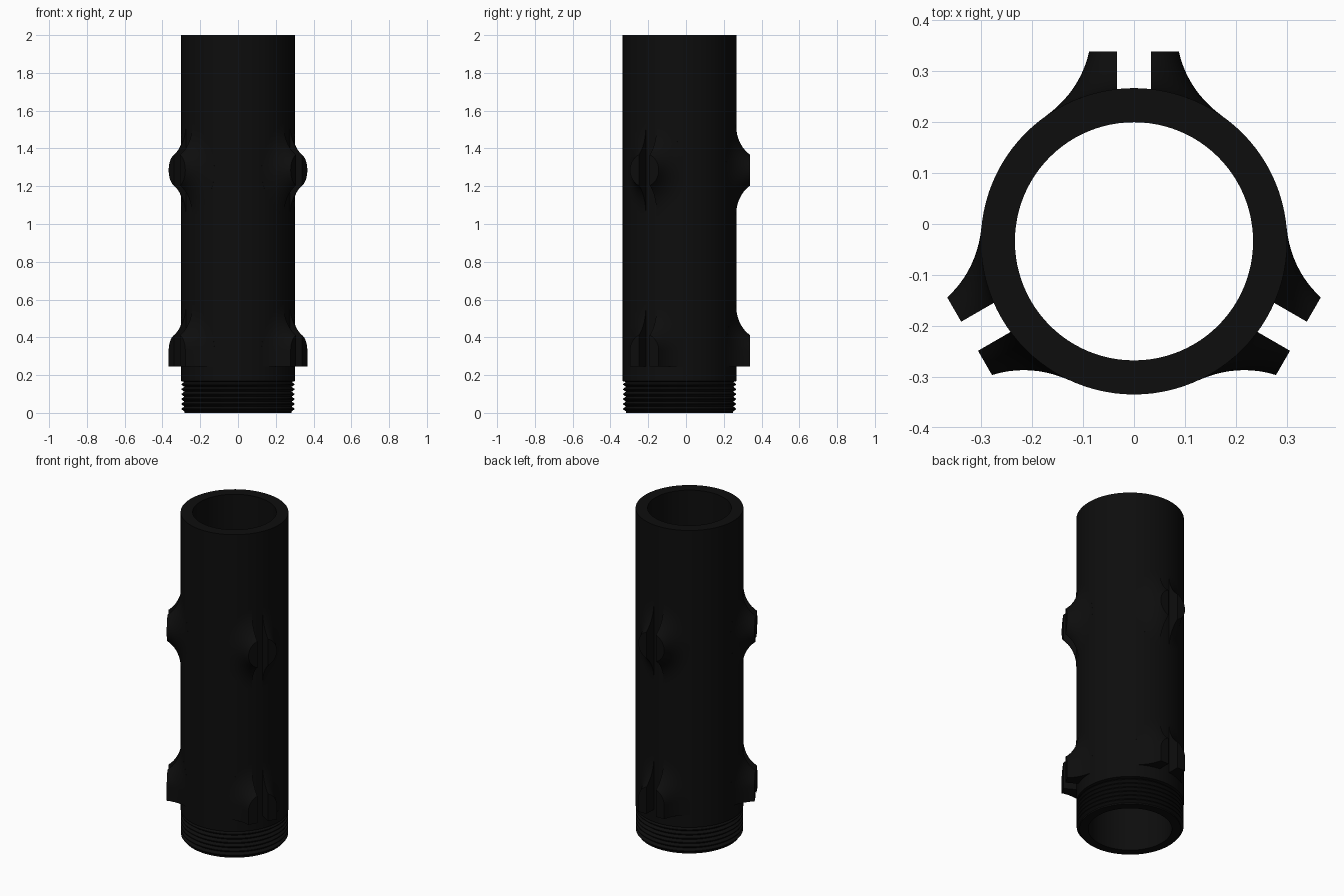
import bpy, bmesh, math
from mathutils import Matrix, Vector

if "Cube" in bpy.data.objects:
    bpy.data.objects.remove(bpy.data.objects["Cube"])

CY = -0.034                    # tube axis offset in y
R_OUT, R_IN = 0.301, 0.234
BOSS_R, BOSS_TOP, SLOT = 0.088, 0.373, 0.033

black = bpy.data.materials.new("matte black")
black.diffuse_color = (0.004, 0.004, 0.004, 1)
black.use_nodes = True
black.node_tree.nodes["Principled BSDF"].inputs["Base Color"].default_value = black.diffuse_color


def finish(bm, name):
    bmesh.ops.recalc_face_normals(bm, faces=bm.faces[:])
    me = bpy.data.meshes.new(name)
    bm.to_mesh(me)
    bm.free()
    me.materials.append(black)
    ob = bpy.data.objects.new(name, me)
    bpy.context.collection.objects.link(ob)
    bpy.ops.object.select_all(action='DESELECT')
    ob.select_set(True)
    bpy.context.view_layer.objects.active = ob
    bpy.ops.object.shade_smooth_by_angle(angle=math.radians(30))
    return ob


def loft(bm, columns, closed_columns=False):
    """Skin a cyclic list of point columns."""
    cols = [[bm.verts.new(p) for p in c] for c in columns]
    n = len(cols[0])
    for i, a in enumerate(cols):
        b = cols[(i + 1) % len(cols)]
        for k in range(n if closed_columns else n - 1):
            bm.faces.new((a[k], b[k], b[(k + 1) % n], a[(k + 1) % n]))
    return cols


# Threaded tube: one lathed wall section
profile = [(R_IN, 0.0), (0.284, 0.0)]
teeth, pitch = 6, 0.026
for i in range(teeth):
    z = 0.008 + i * pitch
    profile += [(0.284, z), (0.299, z + pitch * 0.42),
                (0.299, z + pitch * 0.58)]
profile += [(0.284, 0.164), (R_OUT, 0.168), (R_OUT, 2.0), (R_IN, 2.0)]
SEG = 96
bm = bmesh.new()
loft(bm, [[(r * math.cos(t), CY + r * math.sin(t), z) for r, z in profile]
          for t in (2 * math.pi * i / SEG for i in range(SEG))], True)
finish(bm, "threaded_tube")


def boss_column(phi, dz=0.0, steps=10):
    """Flared boss section from its flat end down into the tube wall."""
    c, s = math.cos(phi), math.sin(phi)
    xb, zb = 0.175 * c, 0.25 * s
    yb = math.sqrt(R_OUT ** 2 - xb ** 2)
    mid = 0.106 + 0.04 * s * s
    x1 = mid * c
    p0 = Vector((BOSS_R * c, BOSS_TOP, BOSS_R * s))
    p1 = Vector((x1, yb + (xb - x1) * xb / yb, mid * s))
    p2 = Vector((xb, yb, zb))
    pts = []
    for k in range(steps + 1):
        t = k / steps
        pts.append(p0 * (1 - t) ** 2 + p1 * 2 * t * (1 - t) + p2 * t * t)
    pts.append(Vector((xb * 0.97, 0.236, zb * 0.97)))
    return [p + Vector((0, 0, dz)) for p in pts]


def half_boss(flat_bottom, side):
    """One side of a slotted boss, pointing along +y."""
    bm = bmesh.new()
    n = 24
    if flat_bottom:
        cols = [boss_column(math.pi * i / n) for i in range(n + 1)]
        cols += [boss_column(math.pi, -0.085), boss_column(0, -0.085)]
    else:
        cols = [boss_column(math.pi * i / n) for i in range(2 * n)]
    verts = loft(bm, cols)
    bm.faces.new([c[0] for c in verts])
    bm.faces.new([c[-1] for c in verts])
    # slot wall
    cut = bmesh.ops.bisect_plane(
        bm, geom=bm.verts[:] + bm.edges[:] + bm.faces[:],
        plane_co=(SLOT, 0, 0), plane_no=(1, 0, 0), clear_inner=True)
    edges = [e for e in cut["geom_cut"] if isinstance(e, bmesh.types.BMEdge)]
    bmesh.ops.edgenet_fill(bm, edges=edges)
    if side < 0:
        bmesh.ops.transform(bm, matrix=Matrix.Scale(-1, 4, (1, 0, 0)),
                            verts=bm.verts[:])
    return bm


# Two levels of three slotted bosses around the tube
for level, z, flat in (("lower", 0.33, True), ("upper", 1.285, False)):
    for i in range(3):
        place = (Matrix.Translation((0, CY, z))
                 @ Matrix.Rotation(i * 2 * math.pi / 3, 4, 'Z'))
        for side, word in ((1, "right"), (-1, "left")):
            bm = half_boss(flat, side)
            bmesh.ops.transform(bm, matrix=place, verts=bm.verts[:])
            finish(bm, f"{level}_slotted_boss_{i + 1}_{word}")
